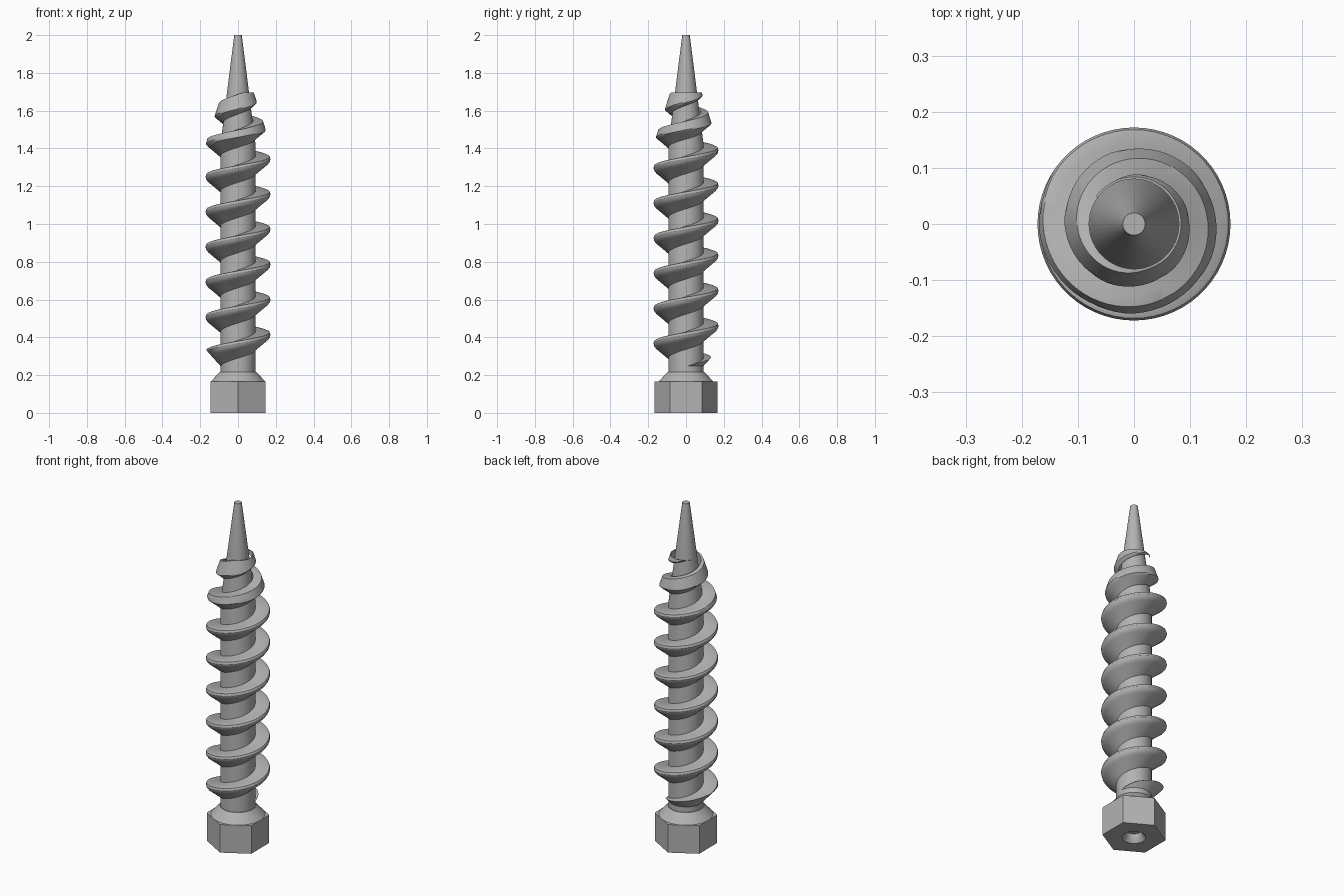
import bpy, bmesh, math
from math import pi, sin, cos

if "Cube" in bpy.data.objects:
    bpy.data.objects.remove(bpy.data.objects["Cube"])

steel = bpy.data.materials.new("steel grey")
steel.diffuse_color = (0.45, 0.45, 0.45, 1)
steel.use_nodes = True
steel.node_tree.nodes["Principled BSDF"].inputs["Base Color"].default_value = steel.diffuse_color


def finish(name, bm, angle=30):
    """Clean up the mesh, add it to the scene and shade it."""
    bmesh.ops.remove_doubles(bm, verts=bm.verts, dist=1e-5)
    bmesh.ops.recalc_face_normals(bm, faces=bm.faces)
    mesh = bpy.data.meshes.new(name)
    bm.to_mesh(mesh)
    bm.free()
    mesh.materials.append(steel)
    obj = bpy.data.objects.new(name, mesh)
    bpy.context.collection.objects.link(obj)
    bpy.ops.object.select_all(action='DESELECT')
    obj.select_set(True)
    bpy.context.view_layer.objects.active = obj
    bpy.ops.object.shade_smooth_by_angle(angle=math.radians(angle))
    return obj


def bridge(bm, a, b):
    n = len(a)
    for i in range(n):
        j = (i + 1) % n
        bm.faces.new((a[i], a[j], b[j], b[i]))


def lathe(name, profile, sides=48):
    """Turn (radius, z) points about z; 'hex' in a point makes a six-sided ring."""
    bm = bmesh.new()
    rings = []
    for r, z, *kind in profile:
        ring = []
        for i in range(sides):
            a = 2 * pi * i / sides
            rad = r
            if kind:  # hexagon with corners on the y axis, r is its apothem
                rad = r / cos((a + pi / 6) % (pi / 3) - pi / 6)
            ring.append(bm.verts.new((rad * cos(a), rad * sin(a), z)))
        rings.append(ring)
    for a, b in zip(rings, rings[1:]):
        bridge(bm, a, b)
    bm.faces.new(rings[0])
    bm.faces.new(rings[-1])
    return finish(name, bm)


# Hex head with a small round recess underneath
lathe("hex_head", [(0.04, 0.045), (0.045, 0.02), (0.062, 0.0),
                   (0.145, 0.0, 'hex'), (0.145, 0.165, 'hex')])

# Sloped collar above the head
lathe("collar", [(0.145, 0.16), (0.145, 0.165), (0.097, 0.217), (0.09, 0.217)])

# Straight shank running into the tapered blunt tip
lathe("shank", [(0.093, 0.2), (0.093, 1.42), (0.020, 2.0)])

# Buttress thread: sloped underside, rounded crest, nearly flat top
PITCH, ROOT, Z_LOW, Z_HIGH = 0.186, 0.08, 0.245, 1.695
STEPS, TURNS = 60, 8.4


def edge(p, q, n):
    return [(p[0] + (q[0] - p[0]) * i / n, p[1] + (q[1] - p[1]) * i / n) for i in range(n)]


section = (edge((ROOT, -0.092), (0.160, -0.028), 9)
           + [(0.160, -0.028), (0.169, -0.016), (0.172, -0.004), (0.168, 0.008)]
           + edge((0.163, 0.010), (ROOT, 0.014), 4) + [(ROOT, 0.014)])

bm = bmesh.new()
rings = []
for s in range(int(STEPS * TURNS) + 1):
    a = 2 * pi * s / STEPS
    crest = 0.232 + PITCH * s / STEPS
    ring = []
    for r, dz in section:
        z = min(max(crest + dz, Z_LOW), Z_HIGH)
        # cones trim the thread at its start and toward the tip
        limit = min(0.09 + 0.9 * (z - Z_LOW), 0.172 - 0.32 * (z - 1.42))
        r = max(ROOT, min(r, limit))
        ring.append(bm.verts.new((r * cos(a), r * sin(a), z)))
    rings.append(ring)
for p, q in zip(rings, rings[1:]):
    bridge(bm, p, q)
bm.faces.new(rings[0])
bm.faces.new(rings[-1])
finish("thread", bm)
